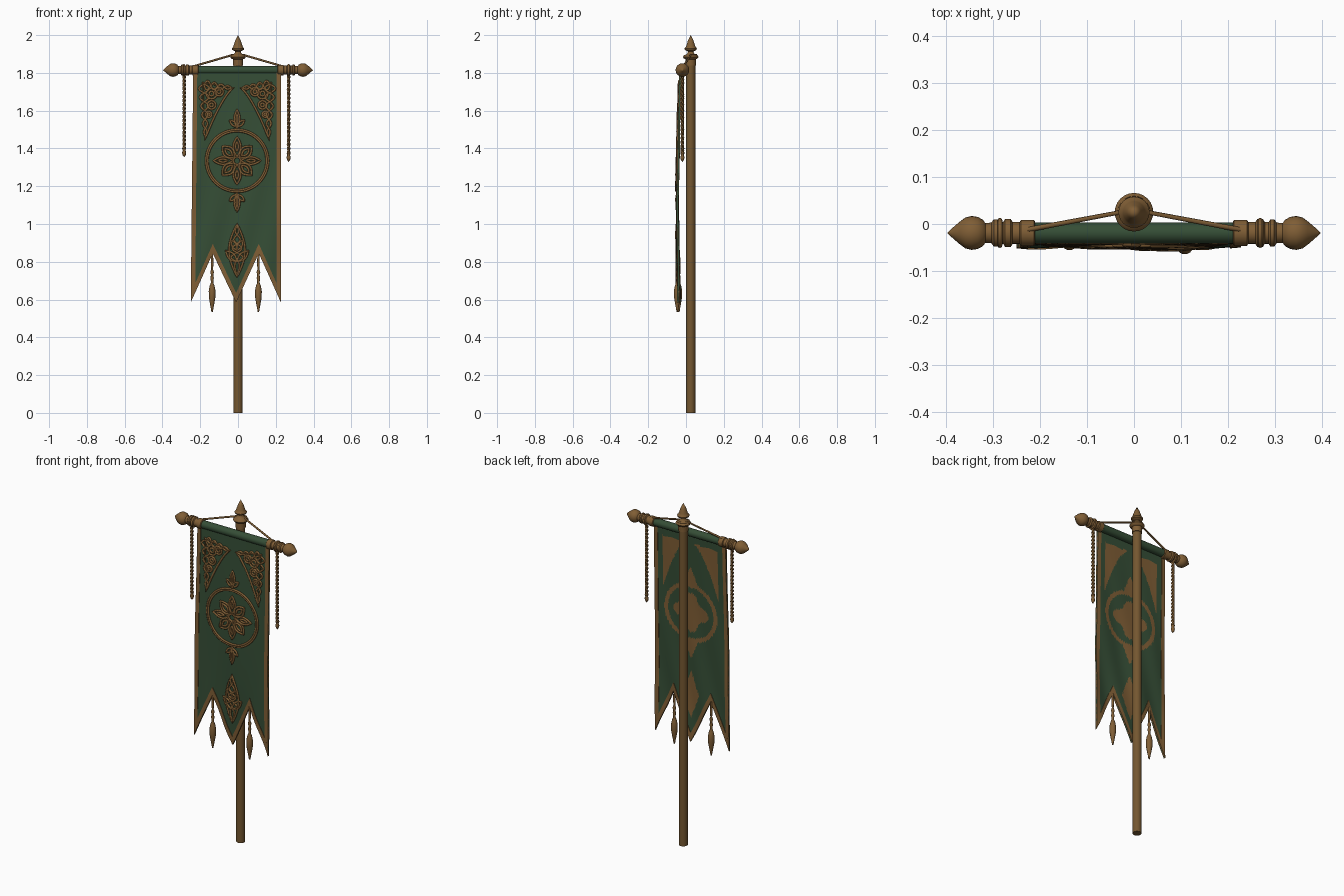
import bpy, bmesh, math
from mathutils import Vector
from math import sin, cos, pi

if "Cube" in bpy.data.objects:
    bpy.data.objects.remove(bpy.data.objects["Cube"])


def material(name, col):
    m = bpy.data.materials.new(name)
    m.diffuse_color = (*col, 1)
    m.use_nodes = True
    m.node_tree.nodes["Principled BSDF"].inputs["Base Color"].default_value = m.diffuse_color
    return m


GOLD = material("old gold", (0.215, 0.112, 0.036))
WOOD = material("brown wood", (0.175, 0.095, 0.030))
GREEN = material("dark green cloth", (0.036, 0.076, 0.037))


def finish(bm, name, mats, angle=40):
    bmesh.ops.recalc_face_normals(bm, faces=bm.faces)
    me = bpy.data.meshes.new(name)
    bm.to_mesh(me)
    bm.free()
    ob = bpy.data.objects.new(name, me)
    bpy.context.collection.objects.link(ob)
    for m in mats:
        me.materials.append(m)
    smooth(ob, angle)
    return ob


def smooth(ob, angle=40):
    bpy.ops.object.select_all(action='DESELECT')
    ob.select_set(True)
    bpy.context.view_layer.objects.active = ob
    bpy.ops.object.shade_smooth_by_angle(angle=math.radians(angle))


def lathe(name, prof, loc, mat, axis=(0, 0, 1), n=24):
    """Turned part: prof is (radius, height) along axis."""
    q = Vector((0, 0, 1)).rotation_difference(Vector(axis))
    bm = bmesh.new()
    rings = [[bm.verts.new(Vector(loc) + q @ Vector((r * cos(2*pi*k/n), r * sin(2*pi*k/n), h)))
              for k in range(n)] for r, h in prof]
    for a, b in zip(rings, rings[1:]):
        for k in range(n):
            bm.faces.new((a[k], a[(k+1) % n], b[(k+1) % n], b[k]))
    bm.faces.new(rings[0])
    bm.faces.new(rings[-1])
    bmesh.ops.remove_doubles(bm, verts=bm.verts, dist=1e-5)
    return finish(bm, name, [mat])


def tubes(name, paths, r, mat, res=2):
    """One object of round strands; paths are (points, closed)."""
    cu = bpy.data.curves.new(name, 'CURVE')
    cu.dimensions = '3D'
    cu.bevel_depth, cu.bevel_resolution, cu.use_fill_caps = r, res, True
    for pts, closed in paths:
        s = cu.splines.new('POLY')
        s.points.add(len(pts) - 1)
        for p, co in zip(s.points, pts):
            p.co = (*co, 1)
        s.use_cyclic_u = closed
    ob = bpy.data.objects.new(name, cu)
    bpy.context.collection.objects.link(ob)
    cu.materials.append(mat)
    bpy.ops.object.select_all(action='DESELECT')
    ob.select_set(True)
    bpy.context.view_layer.objects.active = ob
    bpy.ops.object.convert(target='MESH')
    smooth(bpy.context.view_layer.objects.active, 60)


# ---- cloth surface -------------------------------------------------------
TOP, TIP, NOTCH = 1.805, 0.585, 0.845
BREAKS = [-0.25, -0.135, -0.01, 0.11, 0.227]


def depth(x, z):
    t = min(max((TOP - z) / 1.2, 0), 1)
    return (-0.031 - 0.013 * sin(pi * t * 0.8) + 0.005 * t * sin(16*x + 3*z)
            + 0.004 * t * sin(38*x - 9*z))


def edge(u):
    k = min(int(u * 4), 3)
    f = u * 4 - k
    x = BREAKS[k] + (BREAKS[k+1] - BREAKS[k]) * f
    return x, TIP + (NOTCH - TIP) * (f if k % 2 == 0 else 1 - f)


def cloth_xz(u, v):
    x, b = edge(u)
    z = TOP + (b - TOP) * v
    return (x * (1 - 0.05 * (z - TIP) / 1.2) if x < 0 else x), z


def sheet(name, f, nu, nv, thick, mats, back_rule=None):
    bm = bmesh.new()
    g = []
    for s in (-1, 1):
        g.append([])
        for i in range(nu + 1):
            xz = [f(i / nu, j / nv) for j in range(nv + 1)]
            g[-1].append([bm.verts.new((x, depth(x, z) + s * thick / 2, z)) for x, z in xz])
    for s in (0, 1):
        for i in range(nu):
            for j in range(nv):
                q = bm.faces.new((g[s][i][j], g[s][i+1][j], g[s][i+1][j+1], g[s][i][j+1]))
                if s and back_rule:
                    c = q.calc_center_median()
                    q.material_index = int(back_rule(c.x, c.z))
    rim = ([(i, 0) for i in range(nu)] + [(nu, j) for j in range(nv)]
           + [(i, nv) for i in range(nu, 0, -1)] + [(0, j) for j in range(nv, 0, -1)])
    for (a, b), (c, d) in zip(rim, rim[1:] + rim[:1]):
        bm.faces.new((g[0][a][b], g[0][c][d], g[1][c][d], g[1][a][b]))
    return finish(bm, name, mats)


def back_pattern(x, z):
    """Solid emblem patches on the reverse of the cloth."""
    x, r = x + 0.005, math.hypot(x + 0.005, z - 1.335)
    a = math.atan2(z - 1.335, x)
    w = max(abs(x) - 0.02, 0) / 0.16
    corner = 0.02 < abs(x) < 0.18 and 1.745 - 0.3 * w ** 1.6 < z < 1.745
    knot = 0.73 < z < 0.99 and abs(x) < 0.055 * (1 - abs(z - 0.86) / 0.14)
    fleur = 0.165 < abs(z - 1.335) < 0.265 and abs(x) < 0.035 * (0.27 - abs(z - 1.335)) / 0.08
    return 0.148 < r < 0.172 or r < 0.095 + 0.02 * cos(4 * a) or corner or knot or fleur


sheet("banner_cloth", cloth_xz, 96, 100, 0.006, [GREEN, GOLD], back_pattern)
for nm, u0, u1 in (("left", 0, 0.05), ("right", 0.95, 1)):
    sheet(nm + "_border", lambda u, v: cloth_xz(u0 + (u1 - u0) * u, v), 2, 70, 0.011, [GOLD])


def hem(u, v):
    x, b = edge(u)
    z = b + 0.05 * (1 - v)
    return (x * (1 - 0.05 * (z - TIP) / 1.2) if x < 0 else x), z


sheet("zigzag_border", hem, 96, 3, 0.0115, [GOLD])

# ---- raised embroidery ---------------------------------------------------
CX = -0.005
strands = []


def stitch(pts, closed=True):
    strands.append(([(CX + x, depth(CX + x, z) - 0.005, z) for x, z in pts], closed))


def ring(x, z, r, n=48):
    stitch([(x + r * cos(2*pi*k/n), z + r * sin(2*pi*k/n)) for k in range(n)])


def petal(x, z, ang, length, width, start=0.0, n=12):
    """Pointed leaf loop growing from (x, z)."""
    c, s = cos(ang), sin(ang)
    loop = [(k / n, sin(pi * k / n)) for k in range(n + 1)] + [(k / n, -sin(pi * k / n)) for k in range(n - 1, 0, -1)]
    loop = [(start + length * t, width * w) for t, w in loop]
    stitch([(x + a * c - b * s, z + a * s + b * c) for a, b in loop])


def braid(p, q, amp0, amp1, waves, n=40):
    p, q = Vector(p), Vector(q)
    d = (q - p).normalized()
    side = Vector((-d.y, d.x))
    for sg in (-1, 1):
        stitch([tuple(p.lerp(q, k/n) + side * sg * (amp0 + (amp1 - amp0) * k/n) * sin(pi * waves * k/n))
                for k in range(n + 1)], False)


# medallion: rings, eight petals, rosette
for r in (0.156, 0.165):
    ring(0, 1.335, r, 64)
for k in range(8):
    diag = k % 2
    petal(0, 1.335, k * pi / 4, 0.088 if diag else 0.105, 0.028 if diag else 0.020, 0.02)
    if not diag:
        petal(0, 1.335, k * pi / 4, 0.05, 0.008, 0.05)
    else:
        petal(0, 1.335, k * pi / 4, 0.055, 0.013, 0.035)
ring(0, 1.335, 0.02, 20)
# leaf sprays above and below the medallion
for sg in (1, -1):
    z0 = 1.335 + sg * 0.17
    petal(0, z0, sg * pi / 2, 0.10, 0.014)
    petal(0, z0, sg * pi / 2, 0.06, 0.005, 0.02)
    for t in (-1, 1):
        petal(0, z0 + sg * 0.01, sg * pi / 2 + t * 0.85, 0.05, 0.010)
# corner knots
for m in (-1, 1):
    hyp = [(m * (0.02 + 0.15 * t), 1.72 - 0.275 * t ** 1.9 - 0.03 * sin(pi * t)) for t in [k / 14 for k in range(15)]]
    stitch([(m * 0.182, 1.748)] + hyp)
    braid((m * 0.175, 1.74), (m * 0.166, 1.46), 0.03, 0.006, 6)
    braid((m * 0.175, 1.735), (m * 0.03, 1.72), 0.026, 0.006, 4)
    for x, z, r in ((0.135, 1.69, 0.028), (0.135, 1.63, 0.022), (0.095, 1.70, 0.022), (0.15, 1.58, 0.016)):
        ring(m * x, z, r, 20)
        ring(m * x, z, r * 0.45, 12)
# lower pointed knot
petal(0, 1.0, -pi / 2, 0.28, 0.042, n=20)
braid((0, 0.99), (0, 0.80), 0.006, 0.035, 4)
for t in (-1, 1):
    petal(0, 0.80, pi / 2 + t * 0.8, 0.082, 0.017)
    petal(0, 0.86, pi / 2 + t * 0.5, 0.06, 0.012)
petal(0, 0.82, -pi / 2, 0.09, 0.012)
tubes("raised_embroidery", strands, 0.0058, GOLD)

# ---- pole and finial -----------------------------------------------------
PY = 0.025
lathe("pole", [(0.024, 0), (0.024, 1.88)], (0, PY, 0), WOOD)
lathe("pole_finial", [(0.027, 1.84), (0.027, 1.872), (0.036, 1.876), (0.041, 1.884), (0.036, 1.893),
                      (0.022, 1.899), (0.015, 1.908), (0.015, 1.914), (0.031, 1.922), (0.033, 1.929),
                      (0.026, 1.937), (0.023, 1.945), (0.015, 1.97), (0, 2.0)], (0, PY, 0), GOLD)

# ---- crossbar ------------------------------------------------------------
BY, BZ = -0.019, 1.815
lathe("cloth_sleeve", [(0.0225, -0.22), (0.0225, 0.22)], (0, BY, BZ), GREEN, (1, 0, 0))
for nm, s in (("left", -1), ("right", 1)):
    lathe(nm + "_crossbar_knob",
          [(0.024, 0.21), (0.028, 0.213), (0.028, 0.24), (0.023, 0.243), (0.023, 0.258), (0.030, 0.262),
           (0.030, 0.274), (0.023, 0.278), (0.023, 0.286), (0.029, 0.29), (0.029, 0.298), (0.022, 0.303),
           (0.021, 0.316), (0.028, 0.321), (0.034, 0.332), (0.036, 0.345), (0.033, 0.358), (0.025, 0.369),
           (0.014, 0.382), (0.006, 0.391), (0, 0.397)], (0, BY, BZ), GOLD, (s, 0, 0))

# suspension rope looped around the pole
arc = [(0.029 * cos(a), PY + 0.029 * sin(a), 1.895) for a in [pi * k / 10 for k in range(11)]]
tubes("suspension_rope", [([(0.225, -0.012, 1.838)] + arc + [(-0.225, -0.012, 1.838)], False)], 0.0055, GOLD)

# ---- twisted hanging cords ----------------------------------------------
for nm, x, low in (("left", -0.285, 1.40), ("right", 0.268, 1.375)):
    pair = []
    for ph in (0, pi):
        pair.append(([(x + 0.005 * cos(ph + k * 0.6), BY + 0.005 * sin(ph + k * 0.6), 1.80 + (low - 1.80) * k / 100)
                      for k in range(101)], False))
    loop = [(x, BY + 0.027 * cos(2*pi*k/20), BZ + 0.027 * sin(2*pi*k/20)) for k in range(20)]
    tubes(nm + "_hanging_cord", pair + [(loop, True)], 0.005, GOLD)
    lathe(nm + "_cord_tip", [(0.006, 0.01), (0.011, 0), (0.007, -0.01), (0.011, -0.022), (0.008, -0.036), (0, -0.047)],
          (x, BY, low), GOLD, n=12)

# ---- tassels in the notches ---------------------------------------------
for nm, x in (("left", -0.137), ("right", 0.108)):
    lathe(nm + "_tassel", [(0.005, 0.85), (0.007, 0.79), (0.005, 0.76), (0.010, 0.745), (0.006, 0.73), (0.009, 0.715),
                           (0.006, 0.69), (0.013, 0.672), (0.018, 0.645), (0.017, 0.61), (0.011, 0.575),
                           (0.007, 0.555), (0.004, 0.535)], (x, depth(x, 0.7), 0), GOLD, n=14)
